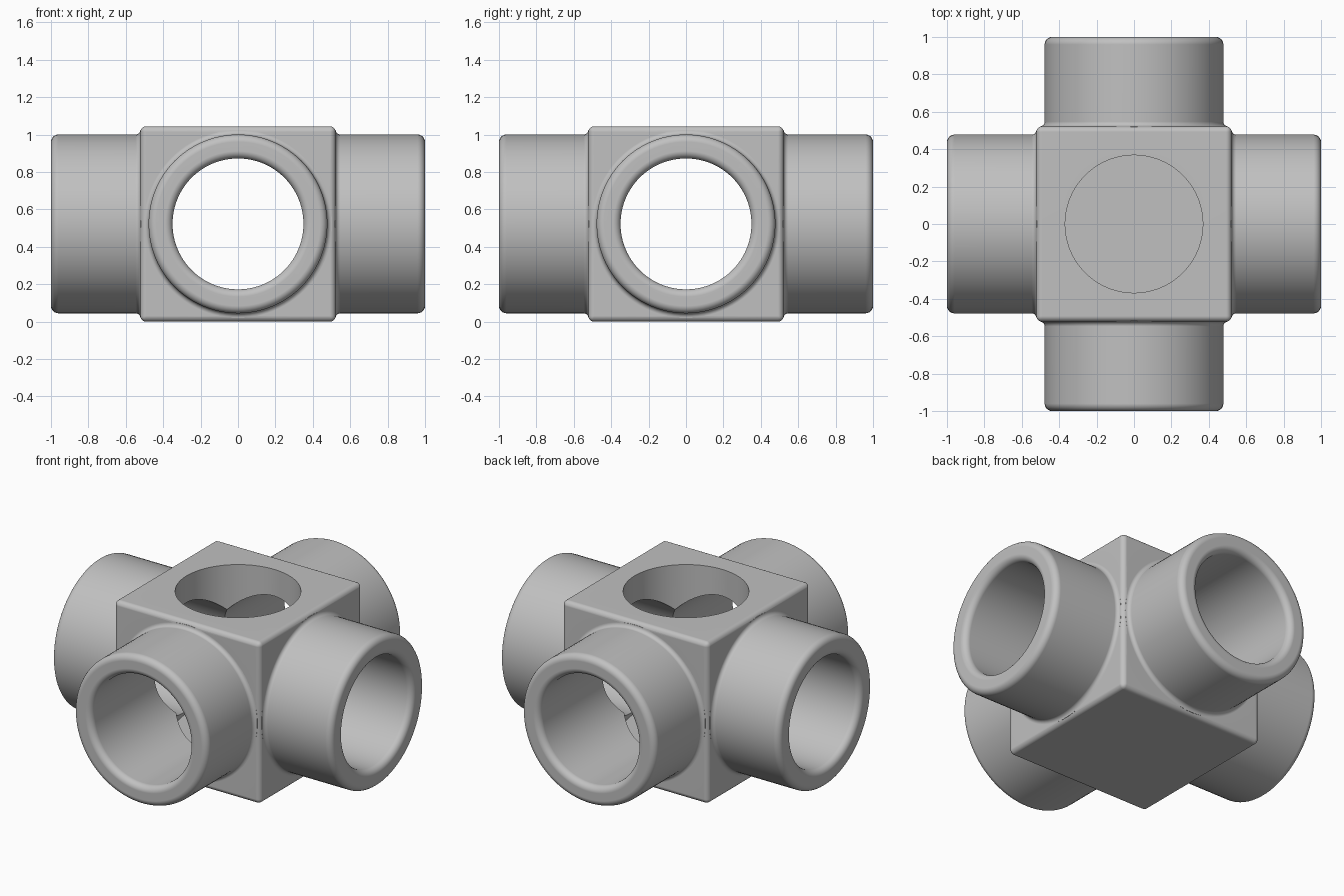
import bpy
import bmesh
from math import sin, cos, pi, radians
from mathutils import Matrix

HALF = 0.522      # block half size, also the height of the bore axes
SLEEVE_R = 0.478
BORE_R = 0.35
POCKET_R = 0.368
ROUND = 0.04
FILLET = 0.025
SIDES = 96

default = bpy.data.objects.get("Cube")
if default:
    bpy.data.objects.remove(default, do_unlink=True)

grey = bpy.data.materials.new("light grey metal")
grey.use_nodes = True
grey.diffuse_color = (0.53, 0.53, 0.53, 1)
grey.node_tree.nodes["Principled BSDF"].inputs["Base Color"].default_value = grey.diffuse_color


def add_object(name, bm):
    bmesh.ops.recalc_face_normals(bm, faces=bm.faces)
    mesh = bpy.data.meshes.new(name)
    bm.to_mesh(mesh)
    bm.free()
    mesh.materials.append(grey)
    obj = bpy.data.objects.new(name, mesh)
    bpy.context.collection.objects.link(obj)
    return obj


def arc(cx, cr, radius, start, end, steps=6):
    """Points (along axis, radius) on an arc given in degrees."""
    angles = [radians(start + (end - start) * i / steps) for i in range(steps + 1)]
    return [(cx + radius * cos(a), cr + radius * sin(a)) for a in angles]


def spun_solid(name, half_profile, axis):
    """Mirror a profile along the axis and spin it into a closed solid."""
    profile = [(-x, r) for x, r in reversed(half_profile)] + half_profile
    bm = bmesh.new()
    rings = []
    for x, r in profile:
        rings.append([bm.verts.new((x, r * cos(2 * pi * i / SIDES), r * sin(2 * pi * i / SIDES)))
                      for i in range(SIDES)])
    for a, b in zip(rings, rings[1:]):
        for i in range(SIDES):
            j = (i + 1) % SIDES
            bm.faces.new((a[i], a[j], b[j], b[i]))
    bm.faces.new(rings[0])
    bm.faces.new(rings[-1])
    turn = Matrix.Rotation(pi / 2, 4, 'Z') if axis == 'Y' else Matrix.Identity(4)
    bm.transform(Matrix.Translation((0, 0, HALF)) @ turn)
    return add_object(name, bm)


def combine(target, other, operation):
    """Apply a boolean and remove the helper solid."""
    mod = target.modifiers.new(operation, 'BOOLEAN')
    mod.operation = operation
    mod.solver = 'EXACT'
    mod.object = other
    bpy.ops.object.modifier_apply(modifier=mod.name)
    bpy.data.objects.remove(other, do_unlink=True)


# Central block with rounded edges
bm = bmesh.new()
bmesh.ops.create_cube(bm, size=2 * HALF, matrix=Matrix.Translation((0, 0, HALF)))
bmesh.ops.bevel(bm, geom=bm.edges[:], offset=0.03, segments=5, profile=0.5, affect='EDGES')
fitting = add_object("four_way_fitting", bm)
bpy.context.view_layer.objects.active = fitting
fitting.select_set(True)

# Sleeve profile: fillet at the block, rounded outer rim
sleeve = [(HALF - 0.02, SLEEVE_R + FILLET)]
sleeve += arc(HALF + FILLET, SLEEVE_R + FILLET, FILLET, 180, 270)
sleeve += arc(1 - ROUND, SLEEVE_R - ROUND, ROUND, 90, 0)

# Bore profile: straight passage opening into a rounded inner rim
bore = arc(1 - ROUND, BORE_R + ROUND, ROUND, 270, 360)
bore.append((1.05, BORE_R + ROUND))

for axis in 'XY':
    combine(fitting, spun_solid("sleeve_pair", sleeve, axis), 'UNION')
for axis in 'XY':
    combine(fitting, spun_solid("bore_cutter", bore, axis), 'DIFFERENCE')

# Blind round pocket from the top, down to a flat floor
floor_z = HALF - POCKET_R
depth = 2 * HALF + 0.1 - floor_z
bm = bmesh.new()
bmesh.ops.create_cone(bm, cap_ends=True, segments=SIDES, radius1=POCKET_R, radius2=POCKET_R,
                      depth=depth, matrix=Matrix.Translation((0, 0, floor_z + depth / 2)))
combine(fitting, add_object("pocket_cutter", bm), 'DIFFERENCE')

# Smooth rounds while flat faces stay flat
bpy.ops.object.shade_smooth_by_angle(angle=radians(30))
weighted = fitting.modifiers.new("Weighted Normal", 'WEIGHTED_NORMAL')
weighted.keep_sharp = True
